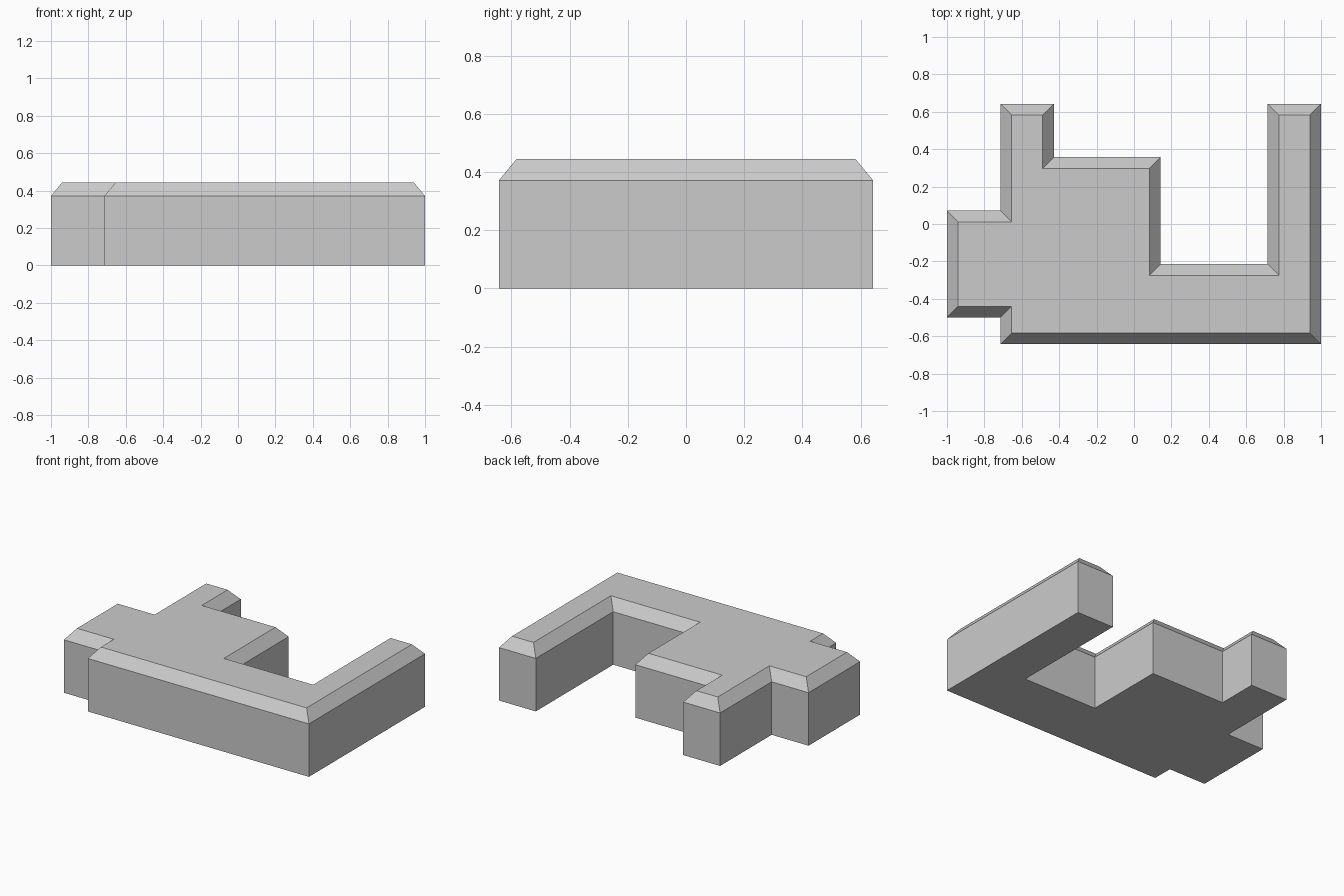
import bpy, bmesh
from mathutils import Vector

if "Cube" in bpy.data.objects:
    bpy.data.objects.remove(bpy.data.objects["Cube"])

U = 1 / 7                       # plan module
WALL_TOP, ROOF_TOP, INSET = 0.371, 0.444, 0.06

# Plan outline in modules, counter-clockwise
plan = [(-5, -4.5), (7, -4.5), (7, 4.5), (5, 4.5), (5, -1.5), (1, -1.5),
        (1, 2.5), (-3, 2.5), (-3, 4.5), (-5, 4.5), (-5, 0.5), (-7, 0.5),
        (-7, -3.5), (-5, -3.5)]
outline = [Vector(p) * U for p in plan]


def inset(points, d):
    """Offset a right-angled outline inwards with mitred corners."""
    result = []
    for i, p in enumerate(points):
        a = (p - points[i - 1]).normalized()
        b = (points[(i + 1) % len(points)] - p).normalized()
        result.append(p + d * Vector((-a.y - b.y, a.x + b.x)))
    return result


# Stack the rings: base, top of walls, sloped edge up to the flat top
bm = bmesh.new()
levels = [(outline, 0), (outline, WALL_TOP), (inset(outline, INSET), ROOF_TOP)]
rings = [[bm.verts.new((p.x, p.y, z)) for p in pts] for pts, z in levels]
for low, high in zip(rings, rings[1:]):
    for i in range(len(low)):
        j = (i + 1) % len(low)
        bm.faces.new((low[i], low[j], high[j], high[i]))
bm.faces.new(rings[0][::-1])
bm.faces.new(rings[-1])

mesh = bpy.data.meshes.new("building_block")
bm.to_mesh(mesh)
bm.free()
bpy.context.collection.objects.link(bpy.data.objects.new("building_block", mesh))
